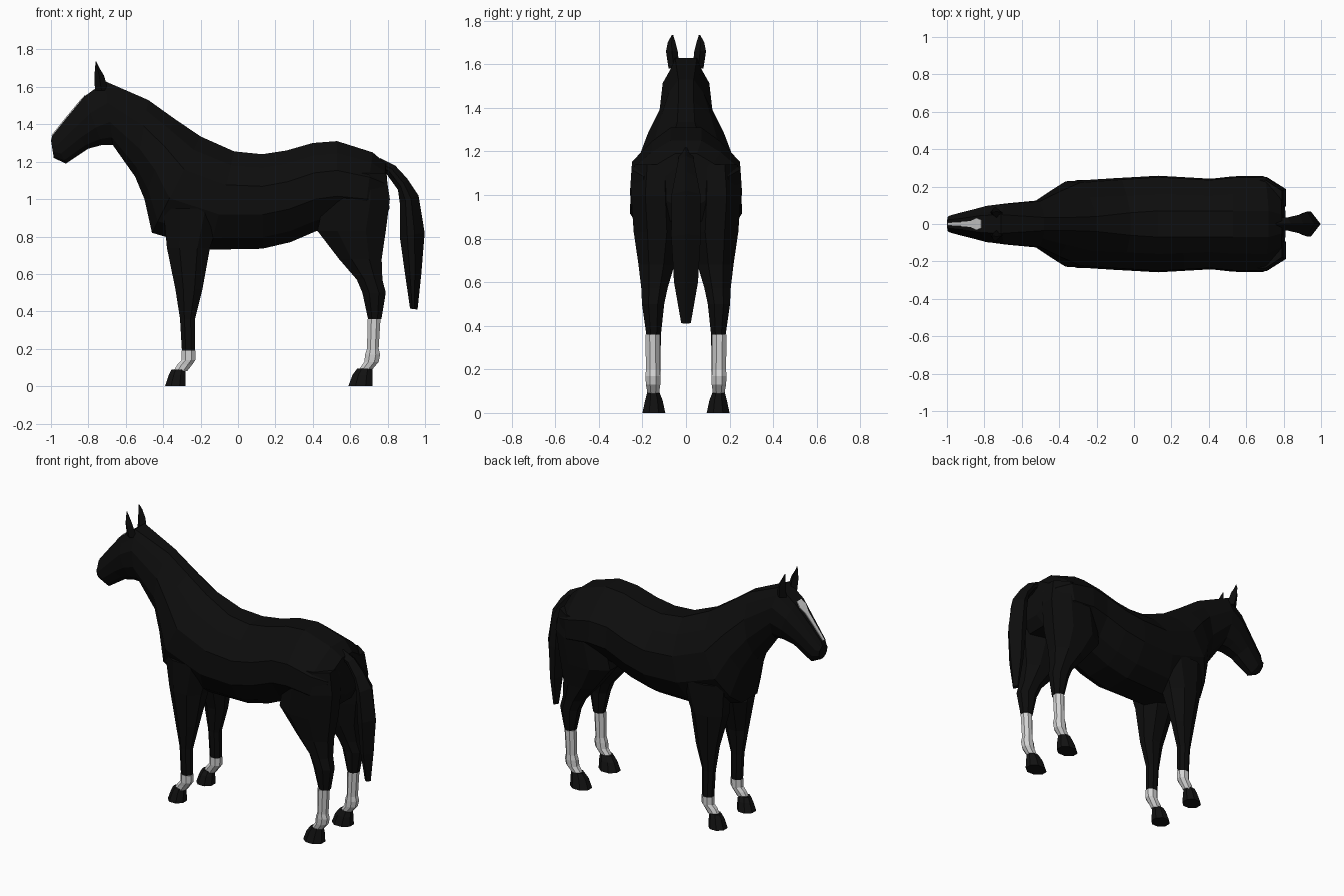
import bpy, bmesh, math
from mathutils import Vector

cube = bpy.data.objects.get("Cube")
if cube:
    bpy.data.objects.remove(cube)


def material(name, rgb):
    m = bpy.data.materials.new(name)
    m.use_nodes = True
    m.diffuse_color = (*rgb, 1)
    node = m.node_tree.nodes["Principled BSDF"]
    node.inputs["Base Color"].default_value = (*rgb, 1)
    node.inputs["Roughness"].default_value = 0.9
    return m


black = material("black coat", (0.004, 0.004, 0.004))
hoof_black = material("hoof black", (0.006, 0.006, 0.006))
white = material("white markings", (0.65, 0.65, 0.65))


def loft(name, rings, mat):
    """Skin a list of equal-sized rings and cap both ends."""
    bm = bmesh.new()
    loops = [[bm.verts.new(p) for p in ring] for ring in rings]
    n = len(loops[0])
    for a, b in zip(loops, loops[1:]):
        for i in range(n):
            j = (i + 1) % n
            bm.faces.new((a[i], a[j], b[j], b[i]))
    bm.faces.new(loops[0])
    bm.faces.new(loops[-1])
    bmesh.ops.recalc_face_normals(bm, faces=bm.faces)
    mesh = bpy.data.meshes.new(name)
    bm.to_mesh(mesh)
    bm.free()
    mesh.materials.append(mat)
    obj = bpy.data.objects.new(name, mesh)
    bpy.context.collection.objects.link(obj)
    return obj


def body_ring(tx, tz, bx, bz, width, top):
    """Upright ring between a back point and a belly point."""
    profile = [(0, top), (.14, max(width * .62, top * 1.1)), (.34, width * .97),
               (.64, width), (.88, width * .7), (1, width * .35)]
    a, b = Vector((tx, 0, tz)), Vector((bx, 0, bz))
    half = [(a.lerp(b, t), w) for t, w in profile]
    return ([p + Vector((0, w, 0)) for p, w in half]
            + [p - Vector((0, w, 0)) for p, w in reversed(half)])


def leg_ring(z, x0, x1, y0, y1, side):
    """Level octagon filling the given bounds."""
    k = math.cos(math.pi / 8)
    ring = []
    for i in range(8):
        a = math.pi / 8 + i * math.pi / 4
        ring.append(((x0 + x1) / 2 + (x1 - x0) / 2 * math.cos(a) / k,
                     side * ((y0 + y1) / 2 + (y1 - y0) / 2 * math.sin(a) / k), z))
    return ring


# Head, neck and trunk: back point, belly point, half width, top half width
trunk = [
    (-1.0, 1.315, -.985, 1.22, .042, .018),
    (-.992, 1.34, -.92, 1.19, .052, .022),
    (-.92, 1.43, -.80, 1.27, .075, .03),
    (-.82, 1.55, -.725, 1.29, .10, .045),
    (-.71, 1.63, -.67, 1.29, .11, .05),
    (-.48, 1.53, -.55, 1.12, .125, .035),
    (-.34, 1.43, -.50, 1.0, .18, .035),
    (-.20, 1.335, -.46, .82, .228, .04),
    (-.02, 1.255, -.15, .73, .245, .06),
    (.13, 1.24, .13, .735, .258, .07),
    (.26, 1.26, .28, .77, .25, .07),
    (.40, 1.30, .42, .83, .242, .07),
    (.53, 1.31, .53, .85, .255, .07),
    (.72, 1.25, .67, .86, .258, .07),
    (.79, 1.19, .77, .88, .20, .05),
    (.795, 1.13, .81, .95, .12, .04),
]
loft("body", [body_ring(*r) for r in trunk], black)

# Legs: height, x bounds, y bounds
front_upper = [(.95, -.40, -.08, .05, .235), (.74, -.38, -.15, .035, .222),
               (.52, -.335, -.19, .10, .198), (.36, -.31, -.23, .115, .18),
               (.19, -.30, -.23, .118, .18)]
front_sock = [(.19, -.302, -.226, .117, .182), (.14, -.302, -.228, .117, .182),
              (.115, -.325, -.245, .12, .178), (.08, -.345, -.272, .125, .175)]
front_hoof = [(.09, -.355, -.28, .122, .178), (.06, -.37, -.28, .108, .187),
              (0, -.39, -.28, .095, .20)]
hind_upper = [(1.14, .50, .79, .04, .235), (1.0, .46, .812, .03, .252),
              (.83, .425, .79, .025, .24), (.68, .54, .768, .055, .218),
              (.57, .635, .772, .085, .205), (.50, .665, .79, .10, .202),
              (.36, .695, .767, .115, .182)]
hind_sock = [(.36, .693, .762, .12, .186), (.20, .69, .752, .12, .184),
             (.17, .68, .76, .118, .186), (.13, .675, .752, .118, .184),
             (.08, .64, .71, .125, .175)]
hind_hoof = [(.095, .638, .718, .122, .178), (.06, .612, .72, .108, .187),
             (0, .59, .72, .095, .20)]
parts = [("front_leg", front_upper, black), ("front_sock", front_sock, white),
         ("front_hoof", front_hoof, hoof_black), ("hind_leg", hind_upper, black),
         ("hind_sock", hind_sock, white), ("hind_hoof", hind_hoof, hoof_black)]
for label, side in (("left", 1), ("right", -1)):
    for name, rows, mat in parts:
        loft(f"{label}_{name}", [leg_ring(*r, side) for r in rows], mat)

    # Ears: pointed, leaning outward then in at the tip
    ear = []
    for z, x, y, rx, ry in [(1.58, -.73, .055, .035, .025), (1.66, -.742, .065, .026, .027),
                            (1.70, -.752, .066, .012, .018), (1.735, -.76, .062, .002, .003)]:
        ear.append([(x + rx, side * y, z), (x, side * (y + ry), z),
                    (x - rx, side * y, z), (x, side * (y - ry), z)])
    loft(f"{label}_ear", ear, black)

# Tail: inner edge point, outer edge point, half width
tail = []
for ix, iz, ox, oz, w in [(.74, 1.15, .76, 1.22, .035), (.79, 1.14, .84, 1.18, .035),
                          (.855, 1.05, .905, 1.11, .05), (.865, .98, .965, 1.02, .066),
                          (.865, .80, .998, .82, .068), (.893, .60, .98, .60, .055),
                          (.92, .415, .96, .41, .022)]:
    a, b = Vector((ix, 0, iz)), Vector((ox, 0, oz))
    ring = [a]
    for s in (1, -1):
        edge = [a.lerp(b, t) + Vector((0, s * w * k, 0)) for t, k in ((.3, .85), (.6, 1))]
        ring += edge + [b] if s == 1 else edge[::-1]
    tail.append(ring)
loft("tail", tail, black)

# Blaze: thin plate down the face
lift = Vector((-.77, 0, .64)) * .005
blaze = []
for x, z, w in [(-.993, 1.339, .008), (-.92, 1.43, .012), (-.87, 1.49, .016),
                (-.842, 1.524, .032), (-.815, 1.553, .022)]:
    left, right = Vector((x, w, z)), Vector((x, -w, z))
    blaze.append([left - lift * .4, left + lift, right + lift, right - lift * .4])
loft("face_blaze", blaze, white)
